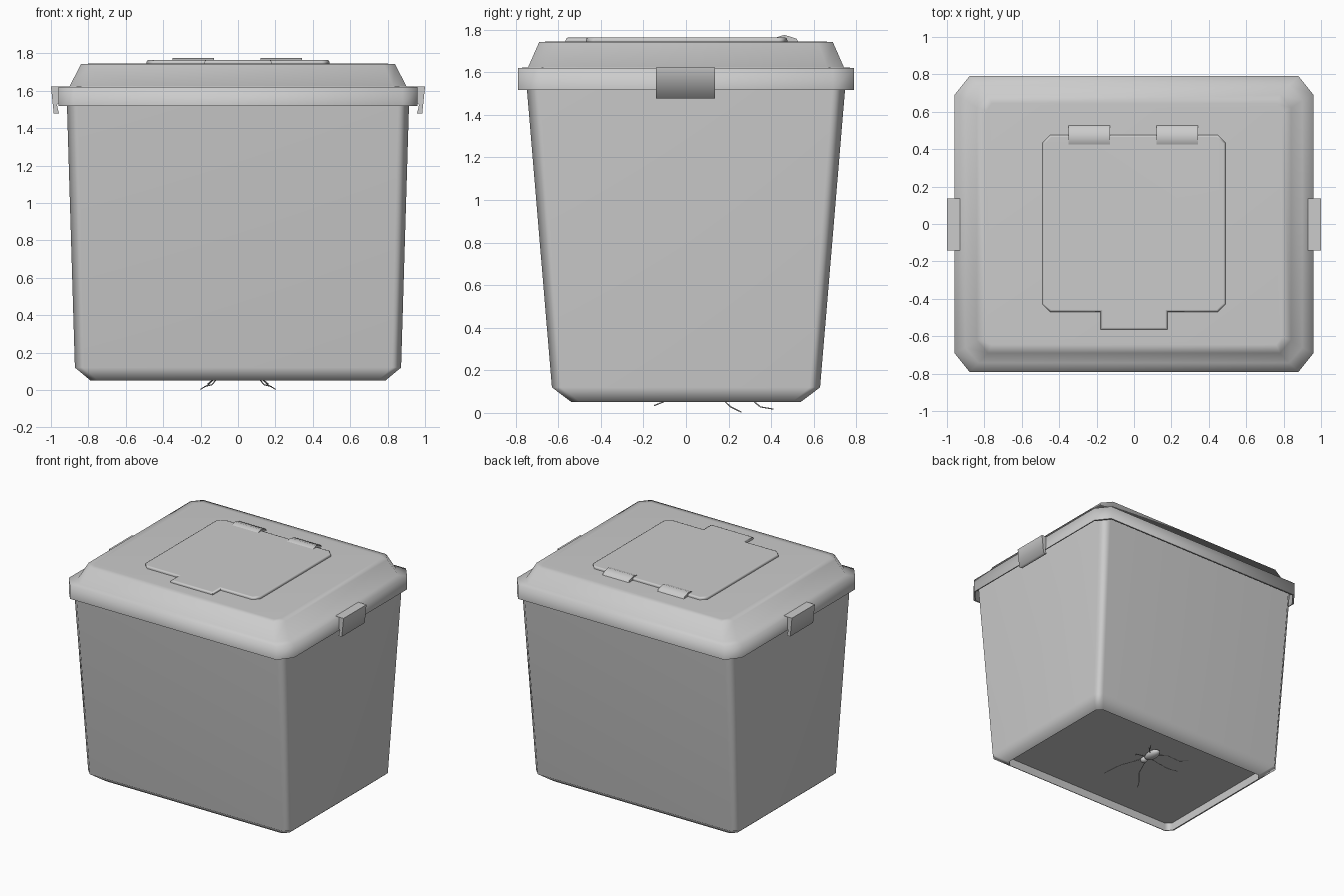
import bpy, bmesh, math

if "Cube" in bpy.data.objects:
    bpy.data.objects.remove(bpy.data.objects["Cube"])

grey = bpy.data.materials.new("light_grey_plastic")
grey.diffuse_color = (0.6, 0.6, 0.6, 1)
grey.use_nodes = True
grey.node_tree.nodes["Principled BSDF"].inputs["Base Color"].default_value = grey.diffuse_color


def finish(name, bm, angle=60, weighted=False):
    bmesh.ops.recalc_face_normals(bm, faces=bm.faces[:])
    mesh = bpy.data.meshes.new(name)
    bm.to_mesh(mesh)
    bm.free()
    ob = bpy.data.objects.new(name, mesh)
    bpy.context.collection.objects.link(ob)
    mesh.materials.append(grey)
    bpy.ops.object.select_all(action='DESELECT')
    ob.select_set(True)
    bpy.context.view_layer.objects.active = ob
    bpy.ops.object.shade_smooth_by_angle(angle=math.radians(angle))
    if weighted:
        mod = ob.modifiers.new("even_shading", 'WEIGHTED_NORMAL')
        mod.keep_sharp = True
    return ob


def corner_ring(x, y, cx, cy):
    """Rectangle outline with cut corners, counter-clockwise."""
    return [(x, -y + cy), (x, y - cy), (x - cx, y), (-x + cx, y),
            (-x, y - cy), (-x, -y + cy), (-x + cx, -y), (x - cx, -y)]


def loft(name, levels, **kw):
    """Closed skin through rings given as (z, half x, half y, cut x, cut y)."""
    bm = bmesh.new()
    rings = [[bm.verts.new((px, py, z)) for px, py in corner_ring(x, y, cx, cy)]
             for z, x, y, cx, cy in levels]
    for a, b in zip(rings, rings[1:]):
        for i in range(8):
            j = (i + 1) % 8
            bm.faces.new((a[i], a[j], b[j], b[i]))
    bm.faces.new(rings[0][::-1])
    bm.faces.new(rings[-1])
    return finish(name, bm, **kw)


def plate(name, outline, z0, z1, bevel):
    """Extruded outline with a softened upper edge."""
    bm = bmesh.new()
    face = bm.faces.new([bm.verts.new((x, y, z0)) for x, y in outline])
    up = bmesh.ops.extrude_face_region(bm, geom=[face])["geom"]
    top = [v for v in up if isinstance(v, bmesh.types.BMVert)]
    bmesh.ops.translate(bm, verts=top, vec=(0, 0, z1 - z0))
    edges = [e for e in bm.edges if all(v.co.z > z1 - 1e-4 for v in e.verts)]
    bmesh.ops.bevel(bm, geom=edges, offset=bevel, segments=2, profile=0.5,
                    affect='EDGES')
    return finish(name, bm, angle=50, weighted=True)


def prism(name, a_points, b_points, angle):
    """Solid between two matching end profiles."""
    bm = bmesh.new()
    a = [bm.verts.new(p) for p in a_points]
    b = [bm.verts.new(p) for p in b_points]
    bm.faces.new(a)
    bm.faces.new(b[::-1])
    for i in range(len(a)):
        j = (i + 1) % len(a)
        bm.faces.new((a[i], b[i], b[j], a[j]))
    return finish(name, bm, angle)


# Tapered bin with a chamfered foot and a recessed floor
loft("bin_body", [(0.115, 0.785, 0.535, 0.04, 0.04),
                  (0.052, 0.785, 0.535, 0.04, 0.04),
                  (0.052, 0.79, 0.54, 0.04, 0.04),
                  (0.12, 0.872, 0.63, 0.05, 0.05),
                  (1.61, 0.917, 0.755, 0.06, 0.06)], angle=50, weighted=True)

# Hollow lid: overhanging rim, narrow ledge, sloped shoulder and flat top
loft("lid", [(1.605, 0.95, 0.777, 0.08, 0.10),
             (1.518, 0.952, 0.779, 0.08, 0.10),
             (1.518, 0.96, 0.79, 0.08, 0.10),
             (1.62, 0.96, 0.79, 0.08, 0.10),
             (1.624, 0.90, 0.742, 0.07, 0.08),
             (1.742, 0.84, 0.69, 0.06, 0.07),
             (1.745, 0.79, 0.645, 0.03, 0.04)], angle=88)

# Access flap with a finger tab at the front
c = 0.042
plate("access_flap",
      [(-0.49, -0.47 + c), (-0.49 + c, -0.47), (-0.18, -0.47), (-0.18, -0.565),
       (0.18, -0.565), (0.18, -0.47), (0.49 - c, -0.47), (0.49, -0.47 + c),
       (0.49, 0.476 - c), (0.49 - c, 0.476), (-0.49 + c, 0.476),
       (-0.49, 0.476 - c)], 1.735, 1.764, 0.012)

# Two low wedge-shaped hinges behind the flap
hinge = [(0.41, 1.755), (0.43, 1.766), (0.463, 1.776), (0.52, 1.758),
         (0.53, 1.738), (0.41, 1.738)]
for side, x0, x1 in (("left", -0.35, -0.127), ("right", 0.12, 0.343)):
    prism(side + "_hinge", [(x0, y, z) for y, z in hinge],
          [(x1, y, z) for y, z in hinge], 60)

# Side clips: hooked profile stretched along y
clip = [(0.93, 1.622), (1.0, 1.622), (0.985, 1.477), (0.957, 1.477),
        (0.968, 1.525), (0.93, 1.56)]
for side, s in (("left", -1), ("right", 1)):
    prism(side + "_clip", [(s * x, -0.142, z) for x, z in clip],
          [(s * x, 0.137, z) for x, z in clip], 88)

# Small bug on the recessed floor: oval body, head and thin legs
for name, y, size in (("bug_body", 0.21, (0.04, 0.075, 0.028)),
                      ("bug_head", 0.115, (0.026, 0.03, 0.022))):
    bm = bmesh.new()
    bmesh.ops.create_uvsphere(bm, u_segments=16, v_segments=8, radius=1)
    bmesh.ops.scale(bm, vec=size, verts=bm.verts[:])
    bmesh.ops.translate(bm, vec=(0, y, 0.09), verts=bm.verts[:])
    finish(name, bm)

legs = [((0.02, 0.11, 0.09), (0.09, -0.05, 0.085), (0.14, -0.11, 0.05),
         (0.16, -0.15, 0.034)),
        ((0.03, 0.16, 0.09), (0.10, 0.15, 0.085), (0.16, 0.21, 0.028),
         (0.20, 0.26, 0.004)),
        ((0.03, 0.22, 0.09), (0.09, 0.28, 0.085), (0.14, 0.35, 0.028),
         (0.18, 0.41, 0.018))]
for n, path in zip(("front", "middle", "rear"), legs):
    for side, s in (("left", -1), ("right", 1)):
        curve = bpy.data.curves.new(f"bug_{n}_leg_{side}", 'CURVE')
        curve.dimensions = '3D'
        curve.bevel_depth = 0.003
        curve.bevel_resolution = 1
        curve.use_fill_caps = True
        spline = curve.splines.new('POLY')
        spline.points.add(len(path) - 1)
        for p, (x, y, z) in zip(spline.points, path):
            p.co = (s * x, y, z, 1)
        curve.materials.append(grey)
        bpy.context.collection.objects.link(
            bpy.data.objects.new(curve.name, curve))
